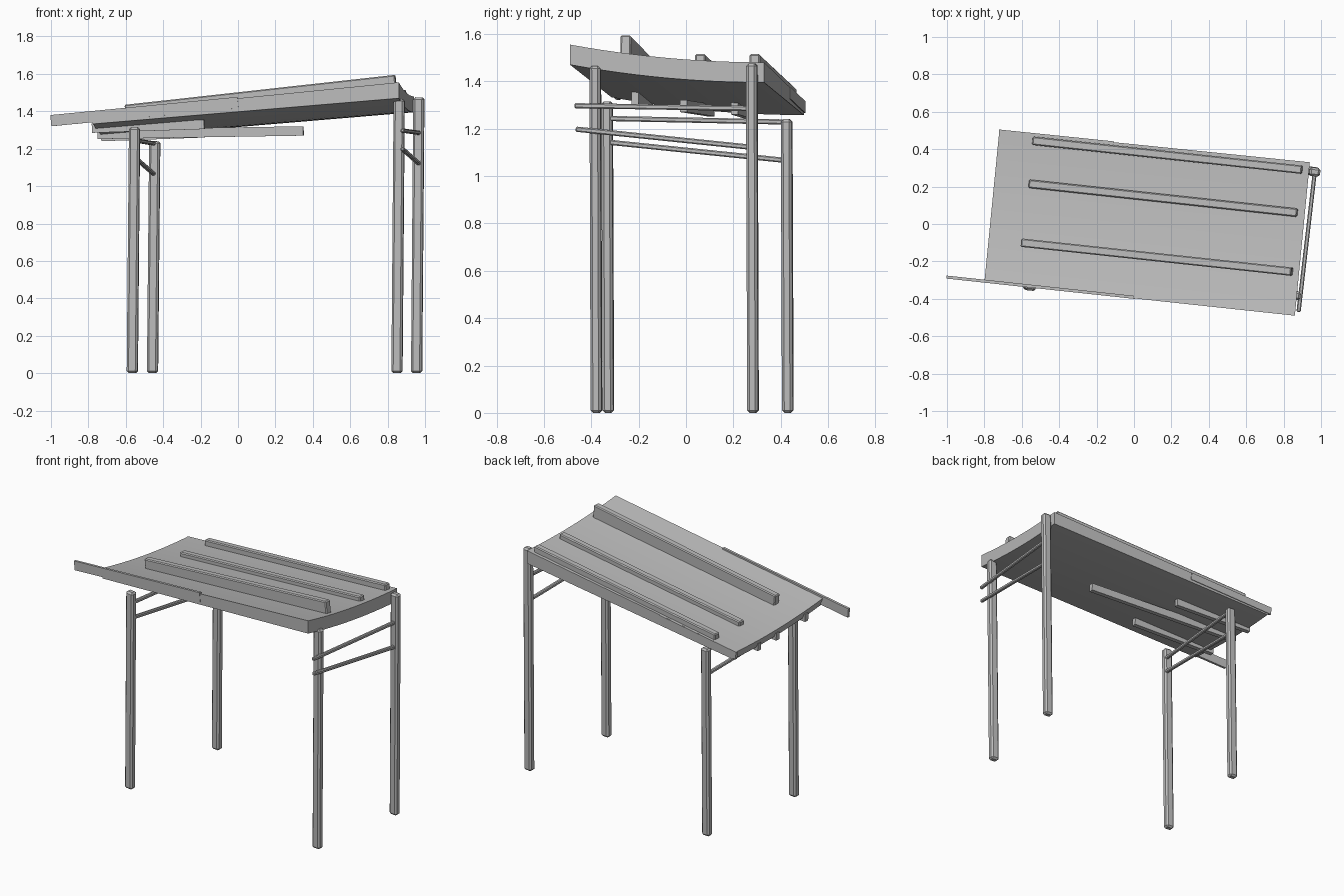
import bpy
import bmesh
from mathutils import Vector, Matrix

if "Cube" in bpy.data.objects:
    bpy.data.objects.remove(bpy.data.objects["Cube"])

grey = bpy.data.materials.new("plain_grey")
grey.use_nodes = True
grey.diffuse_color = (0.5, 0.5, 0.5, 1)
grey.node_tree.nodes["Principled BSDF"].inputs["Base Color"].default_value = (0.5, 0.5, 0.5, 1)

ACROSS = Vector((1, -0.106, 0)).normalized()   # horizontal direction of the roof's long side


def finish(name, bm):
    bmesh.ops.recalc_face_normals(bm, faces=bm.faces)
    mesh = bpy.data.meshes.new(name)
    bm.to_mesh(mesh)
    bm.free()
    mesh.materials.append(grey)
    obj = bpy.data.objects.new(name, mesh)
    bpy.context.collection.objects.link(obj)
    return obj


def beam(name, a, b, width, height, chamfer=0.006):
    """Chamfered rectangular beam running from a to b."""
    a, b = Vector(a), Vector(b)
    d = (b - a).normalized()
    side = ACROSS.copy() if abs(d.z) > 0.9 else d.cross(Vector((0, 0, 1))).normalized()
    side = (side - d * side.dot(d)).normalized()
    up = side.cross(d)
    basis = Matrix((d * (b - a).length, side * width, up * height)).transposed().to_4x4()
    bm = bmesh.new()
    bmesh.ops.create_cube(bm, size=1, matrix=Matrix.Translation((a + b) / 2) @ basis)
    if chamfer:
        bmesh.ops.bevel(bm, geom=bm.edges[:], offset=chamfer, segments=1, affect='EDGES')
    return finish(name, bm)


# Roof panel: sloping along its length, sagging across its depth
def roof_top(u, v):
    left = Vector((-0.80, -0.312, 0)).lerp(Vector((-0.72, 0.50, 0)), v)
    right = Vector((0.86, -0.49, 0)).lerp(Vector((0.94, 0.33, 0)), v)
    p = left.lerp(right, u)
    p.z = 1.315 + 0.165 * u + 0.075 * (1 - v) ** 2
    return p


def roof_bottom(u, v):
    p = roof_top(0.015 + 0.985 * u, v)
    p.z -= 0.06 + 0.025 * u
    return p


STEPS = 12
bm = bmesh.new()
rings = []
for i in range(STEPS + 1):
    v = i / STEPS
    rings.append([bm.verts.new(p) for p in (
        roof_top(0, v), roof_top(1, v), roof_bottom(1, v), roof_bottom(0, v))])
for r, s in zip(rings, rings[1:]):
    for k in range(4):
        j = (k + 1) % 4
        bm.faces.new((r[k], r[j], s[j], s[k]))
bm.faces.new(rings[0])
bm.faces.new(rings[-1])
panel = finish("roof_panel", bm)
bpy.context.view_layer.objects.active = panel
panel.select_set(True)
bpy.ops.object.shade_smooth_by_angle()

# Edge boards along the front and back
beam("front_edge_board", (-1, -0.284, 1.35), (0, -0.392, 1.447), 0.016, 0.06, 0)
beam("back_edge_board", (-0.72, 0.497, 1.29), (-0.11, 0.434, 1.35), 0.016, 0.05, 0)

# Battens on top of the roof
beam("front_batten", (-0.60, -0.10, 1.39), (0.845, -0.255, 1.55), 0.045, 0.09)
beam("middle_batten", (-0.56, 0.215, 1.335), (0.875, 0.06, 1.48), 0.045, 0.07)
beam("back_batten", (-0.54, 0.445, 1.335), (0.90, 0.29, 1.48), 0.045, 0.07)

# Purlins under the low end of the roof
beam("front_purlin", (-0.78, -0.155, 1.31), (-0.18, -0.215, 1.33), 0.03, 0.05, 0)
beam("middle_purlin", (-0.75, 0.105, 1.277), (0.35, -0.01, 1.295), 0.03, 0.05, 0)
beam("back_purlin", (-0.73, 0.27, 1.265), (-0.18, 0.205, 1.285), 0.03, 0.05, 0)

# Legs, leaning very slightly
for name, x, y, top in (("right_front_leg", 0.85, -0.378, 1.465),
                        ("right_back_leg", 0.955, 0.283, 1.475),
                        ("left_front_leg", -0.565, -0.328, 1.315),
                        ("left_back_leg", -0.457, 0.43, 1.24)):
    beam(name, (x, y, 0), (x + 0.012, y - 0.005, top), 0.058, 0.046, 0.011)

# Side rails between the legs
beam("high_side_upper_rail", (0.88, -0.47, 1.297), (0.968, 0.29, 1.285), 0.022, 0.022, 0.005)
beam("high_side_lower_rail", (0.88, -0.465, 1.198), (0.968, 0.29, 1.12), 0.022, 0.022, 0.005)
beam("low_side_upper_rail", (-0.54, -0.33, 1.243), (-0.45, 0.43, 1.228), 0.022, 0.022, 0.005)
beam("low_side_lower_rail", (-0.54, -0.33, 1.143), (-0.45, 0.43, 1.065), 0.022, 0.022, 0.005)
